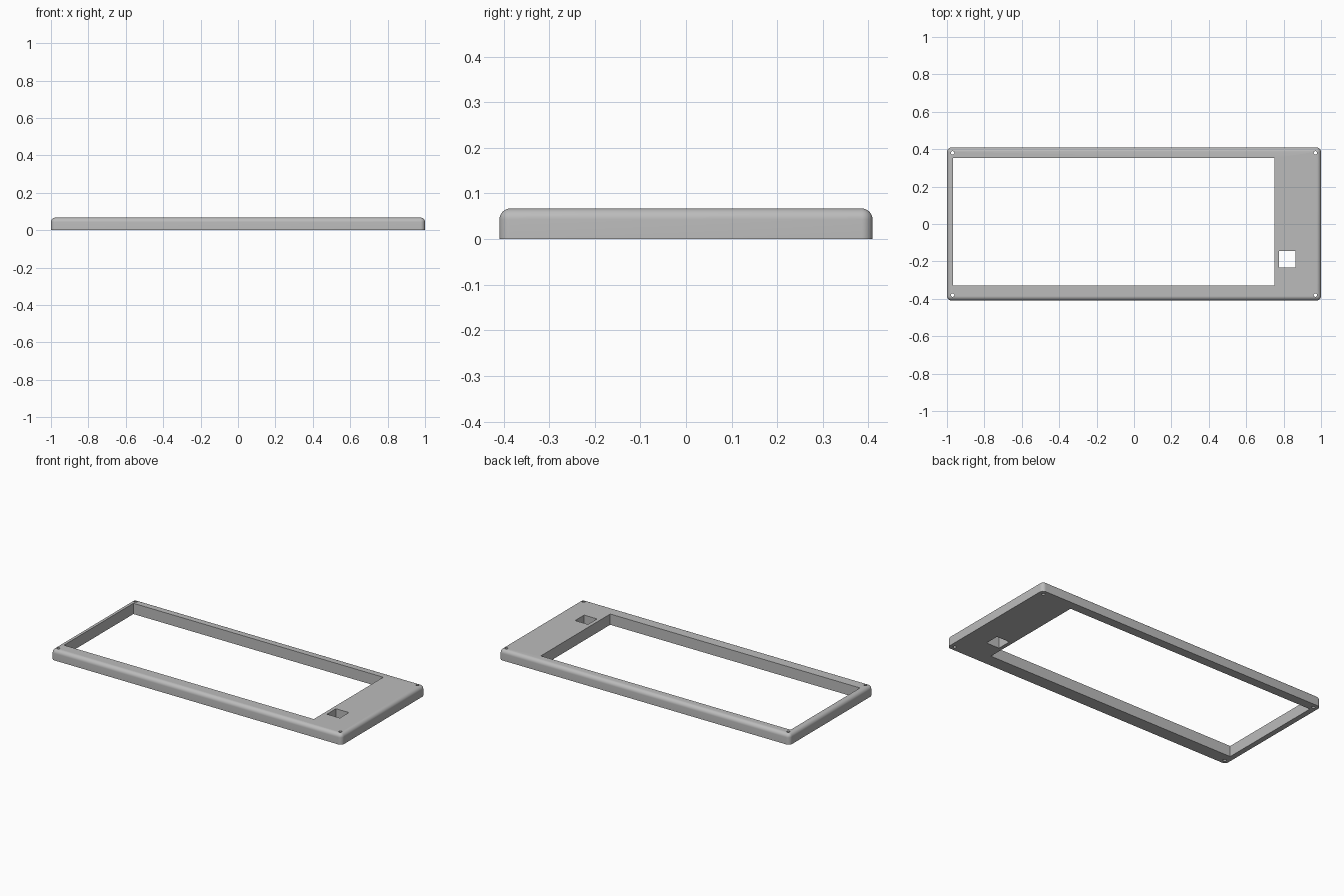
import bpy, bmesh
from math import radians

if "Cube" in bpy.data.objects:
    bpy.data.objects.remove(bpy.data.objects["Cube"])

HALF_X, HALF_Y, HEIGHT = 1.0, 0.409, 0.067
ROUND = 0.024

grey = bpy.data.materials.new("plain_grey")
grey.use_nodes = True
grey.diffuse_color = (0.5, 0.5, 0.5, 1)
grey.node_tree.nodes["Principled BSDF"].inputs["Base Color"].default_value = (0.5, 0.5, 0.5, 1)


def finish(name, bm):
    mesh = bpy.data.meshes.new(name)
    bm.to_mesh(mesh)
    bm.free()
    mesh.materials.append(grey)
    obj = bpy.data.objects.new(name, mesh)
    bpy.context.collection.objects.link(obj)
    return obj


def box(x0, x1, y0, y1, z0, z1):
    bm = bmesh.new()
    bmesh.ops.create_cube(bm, size=1)
    bmesh.ops.scale(bm, vec=(x1 - x0, y1 - y0, z1 - z0), verts=bm.verts)
    bmesh.ops.translate(bm, vec=((x0 + x1) / 2, (y0 + y1) / 2, (z0 + z1) / 2), verts=bm.verts)
    return bm


# Frame slab: rounded everywhere except around the flat underside
bm = box(-HALF_X, HALF_X, -HALF_Y, HALF_Y, 0, HEIGHT)
edges = [e for e in bm.edges if max(v.co.z for v in e.verts) > HEIGHT / 2]
bmesh.ops.bevel(bm, geom=edges, offset=ROUND, segments=8, profile=0.5,
                affect='EDGES', clamp_overlap=True)
frame = finish("bezel_frame", bm)

# Cutters: large opening, small square opening, four corner screw holes
cutters = [
    finish("main_opening_cutter", box(-0.967, 0.752, -0.329, 0.353, -0.1, 0.2)),
    finish("square_opening_cutter", box(0.775, 0.864, -0.233, -0.144, -0.1, 0.2)),
]
for sx in (-1, 1):
    for sy in (-1, 1):
        bm = bmesh.new()
        bmesh.ops.create_cone(bm, cap_ends=True, segments=24, radius1=0.0095,
                              radius2=0.0095, depth=0.4)
        bmesh.ops.translate(bm, vec=(sx * 0.97, sy * 0.38, 0), verts=bm.verts)
        cutters.append(finish("screw_hole_cutter", bm))

bpy.ops.object.select_all(action='DESELECT')
frame.select_set(True)
bpy.context.view_layer.objects.active = frame
for cutter in cutters:
    mod = frame.modifiers.new("cut", 'BOOLEAN')
    mod.operation = 'DIFFERENCE'
    mod.solver = 'EXACT'
    mod.object = cutter
    bpy.ops.object.modifier_apply(modifier=mod.name)
    bpy.data.objects.remove(cutter)

bpy.ops.object.shade_smooth_by_angle(angle=radians(30))
